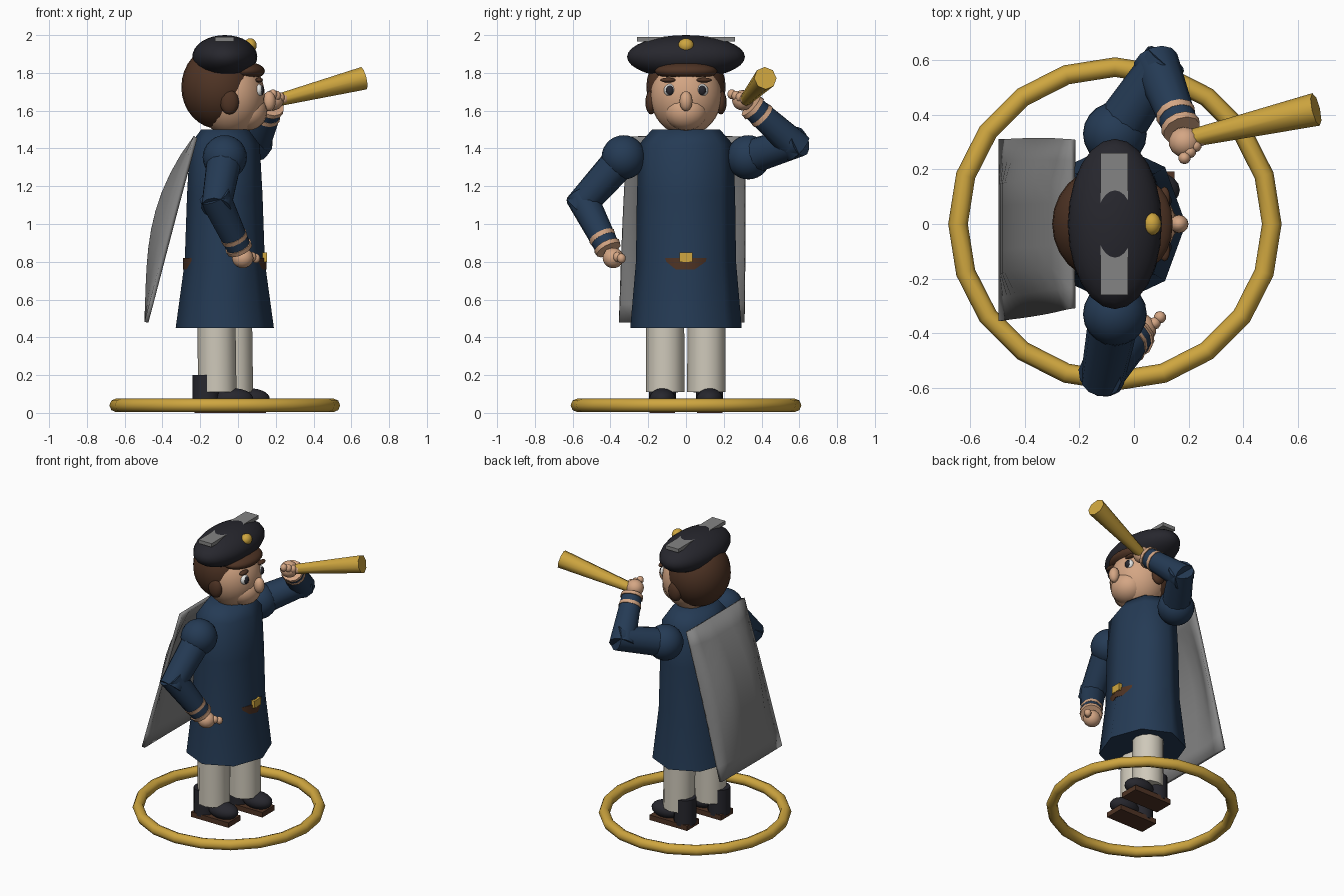
import bpy, bmesh, math
from mathutils import Vector, Matrix

old = bpy.data.objects.get("Cube")
if old:
    bpy.data.objects.remove(old, do_unlink=True)


def material(name, r, g, b):
    m = bpy.data.materials.new(name)
    m.use_nodes = True
    m.diffuse_color = (r, g, b, 1)
    m.node_tree.nodes["Principled BSDF"].inputs["Base Color"].default_value = (r, g, b, 1)
    return m


NAVY = material("navy_cloth", .018, .043, .09)
BLACK = material("black_felt", .02, .02, .027)
CREAM = material("cream_cloth", .62, .58, .49)
SKIN = material("skin", .66, .38, .23)
GOLD = material("gold", .62, .38, .05)
BROWN = material("dark_brown", .078, .034, .018)
GREY = material("grey_cape", .23, .23, .23)
WHITE = material("eye_white", .8, .8, .78)


def finish(name, bm, mat, angle=60):
    bmesh.ops.recalc_face_normals(bm, faces=bm.faces)
    me = bpy.data.meshes.new(name)
    bm.to_mesh(me)
    bm.free()
    me.materials.append(mat)
    ob = bpy.data.objects.new(name, me)
    bpy.context.collection.objects.link(ob)
    bpy.ops.object.select_all(action='DESELECT')
    bpy.context.view_layer.objects.active = ob
    ob.select_set(True)
    if angle:
        bpy.ops.object.shade_smooth_by_angle(angle=math.radians(angle))
    return ob


def ball(name, centre, radii, mat, seg=20, rings=14):
    bm = bmesh.new()
    bmesh.ops.create_uvsphere(bm, u_segments=seg, v_segments=rings, radius=1)
    bm.transform(Matrix.Translation(centre) @ Matrix.Diagonal((*radii, 1)))
    return finish(name, bm, mat)


def box(name, centre, size, mat):
    bm = bmesh.new()
    bmesh.ops.create_cube(bm, size=1)
    bm.transform(Matrix.Translation(centre) @ Matrix.Diagonal((*size, 1)))
    return finish(name, bm, mat, 0)


def rod(name, a, b, ra, rb, mat, seg=12):
    # Tapered cylinder between two points
    a, b = Vector(a), Vector(b)
    bm = bmesh.new()
    bmesh.ops.create_cone(bm, cap_ends=True, segments=seg, radius1=ra, radius2=rb,
                          depth=(b - a).length)
    turn = (b - a).to_track_quat('Z', 'Y').to_matrix().to_4x4()
    bm.transform(Matrix.Translation((a + b) / 2) @ turn)
    return finish(name, bm, mat)


def loft(name, x, rows, mat, seg=8):
    # Stacked elliptical rings: z, x radius, y radius
    bm = bmesh.new()
    rings = []
    for z, rx, ry in rows:
        angles = [math.tau * i / seg for i in range(seg)]
        rings.append([bm.verts.new((x + rx * math.cos(t), ry * math.sin(t), z)) for t in angles])
    for lo, hi in zip(rings, rings[1:]):
        for i in range(seg):
            j = (i + 1) % seg
            bm.faces.new((lo[i], lo[j], hi[j], hi[i]))
    bm.faces.new(rings[0])
    bm.faces.new(rings[-1])
    return finish(name, bm, mat)


MID = -.07

# Base ring
bpy.ops.mesh.primitive_torus_add(location=(MID, 0, .04), major_radius=.575, minor_radius=.036,
                                 major_segments=20, minor_segments=8)
ring = bpy.context.object
ring.name = "base_ring"
ring.data.materials.append(GOLD)
bpy.ops.object.shade_smooth_by_angle(angle=math.radians(50))

# Coat, belt and buckle
loft("coat", MID, [(.45, .26, .295), (.8, .212, .265), (1.15, .2, .26),
                   (1.42, .185, .25), (1.5, .125, .18)], NAVY)
loft("belt", MID, [(.76, .222, .215), (.82, .222, .215)], BROWN)
box("buckle", (.135, 0, .825), (.035, .07, .05), GOLD)

# Legs and boots
for side, y, x in (("right", -.11, -.11), ("left", .108, -.022)):
    s = -.125 if side == "right" else .125
    rod(side + "_leg", (x, y, .11), (x - .005, y, .6), .102, .1, CREAM)
    rod(side + "_boot_shaft", (x - .058, s, .02), (x - .058, s, .2), .072, .072, BLACK)
    ball(side + "_boot_toe", (x + .085, s, .075), (.105, .07, .055), BLACK)
    box(side + "_sole", (x + .025, s, .0175), (.29, .135, .035), BROWN)

# Head
ball("head", (-.04, 0, 1.68), (.182, .19, .21), SKIN, 24, 16)
ball("jaw", (.05, 0, 1.595), (.105, .115, .1), SKIN)
ball("hair", (-.1, 0, 1.725), (.2, .21, .222), BROWN, 24, 16)
ball("fringe", (.03, 0, 1.81), (.112, .165, .05), BROWN)
ball("nose", (.165, 0, 1.65), (.035, .034, .053), SKIN, 12, 10)
for name, s in (("right", -1), ("left", 1)):
    ball(name + "_ear", (-.045, s * .185, 1.645), (.05, .03, .065), BROWN, 12, 10)
    ball(name + "_eye", (.108, s * .083, 1.708), (.025, .034, .034), WHITE, 12, 10)
    ball(name + "_iris", (.124, s * .085, 1.708), (.014, .021, .026), BLACK, 12, 10)
    ball(name + "_brow", (.112, s * .095, 1.762), (.02, .042, .013), BROWN, 12, 8)

# Hat with badge and top strip
ball("hat", (MID, 0, 1.885), (.172, .312, .115), BLACK, 24, 16)
ball("hat_badge", (.065, 0, 1.945), (.035, .042, .038), GOLD, 14, 10)
box("hat_strip", (-.0725, 0, 1.978), (.1, .52, .025), GREY)


def arm(side, shoulder, elbow, wrist, hand, knuckle):
    shoulder, elbow, wrist = Vector(shoulder), Vector(elbow), Vector(wrist)
    along = (wrist - elbow).normalized()
    ball(side + "_shoulder", shoulder, (.117, .117, .117), NAVY)
    out = (elbow - shoulder).normalized()
    rod(side + "_upper_arm", shoulder, elbow + out * .05, .095, .08, NAVY)
    rod(side + "_forearm", elbow - along * .04, wrist, .085, .065, NAVY)
    for i, d in enumerate((-.075, -.01)):
        p = wrist + along * d
        rod(f"{side}_cuff_band_{i + 1}", p - along * .012, p + along * .012, .074, .07, SKIN)
    ball(side + "_hand", hand, (.058, .056, .054), SKIN, 14, 10)
    for i in range(4):
        p = Vector(hand) + Vector(knuckle) + Vector((.02, .022, -.008)) * (i - 1.5)
        ball(f"{side}_finger_{i + 1}", p, (.023, .023, .026), SKIN, 10, 8)


arm("right", (MID, -.33, 1.353), (-.11, -.54, 1.12), (.01, -.41, .865),
    (.025, -.385, .82), (.04, .01, .01))
arm("left", (MID, .33, 1.353), (.09, .565, 1.425), (.175, .345, 1.625),
    (.185, .3, 1.655), (.03, -.025, .02))

# Spyglass
rod("spyglass", (.17, .305, 1.645), (.667, .42, 1.772), .03, .061, GOLD, 8)

# Cape: leaning panel, bowed backward between its straight side edges
cols, rows = 8, 10
bm = bmesh.new()
grid = []
for r in range(rows + 1):
    t = r / rows
    line = []
    for c in range(cols + 1):
        u = c / cols
        bow = .115 * math.sin(math.pi * t ** .9) * min(1, 4 * min(u, 1 - u))
        y = (-.31 - .045 * t) * (1 - u) + .31 * u
        line.append(bm.verts.new((-.225 - .26 * t - bow * (1 - .35 * t), y, 1.46 - .98 * t)))
    grid.append(line)
for a, b in zip(grid, grid[1:]):
    for c in range(cols):
        bm.faces.new((a[c], a[c + 1], b[c + 1], b[c]))
cape = finish("cape", bm, GREY)
thick = cape.modifiers.new("thickness", 'SOLIDIFY')
thick.thickness = .022
thick.offset = 0
